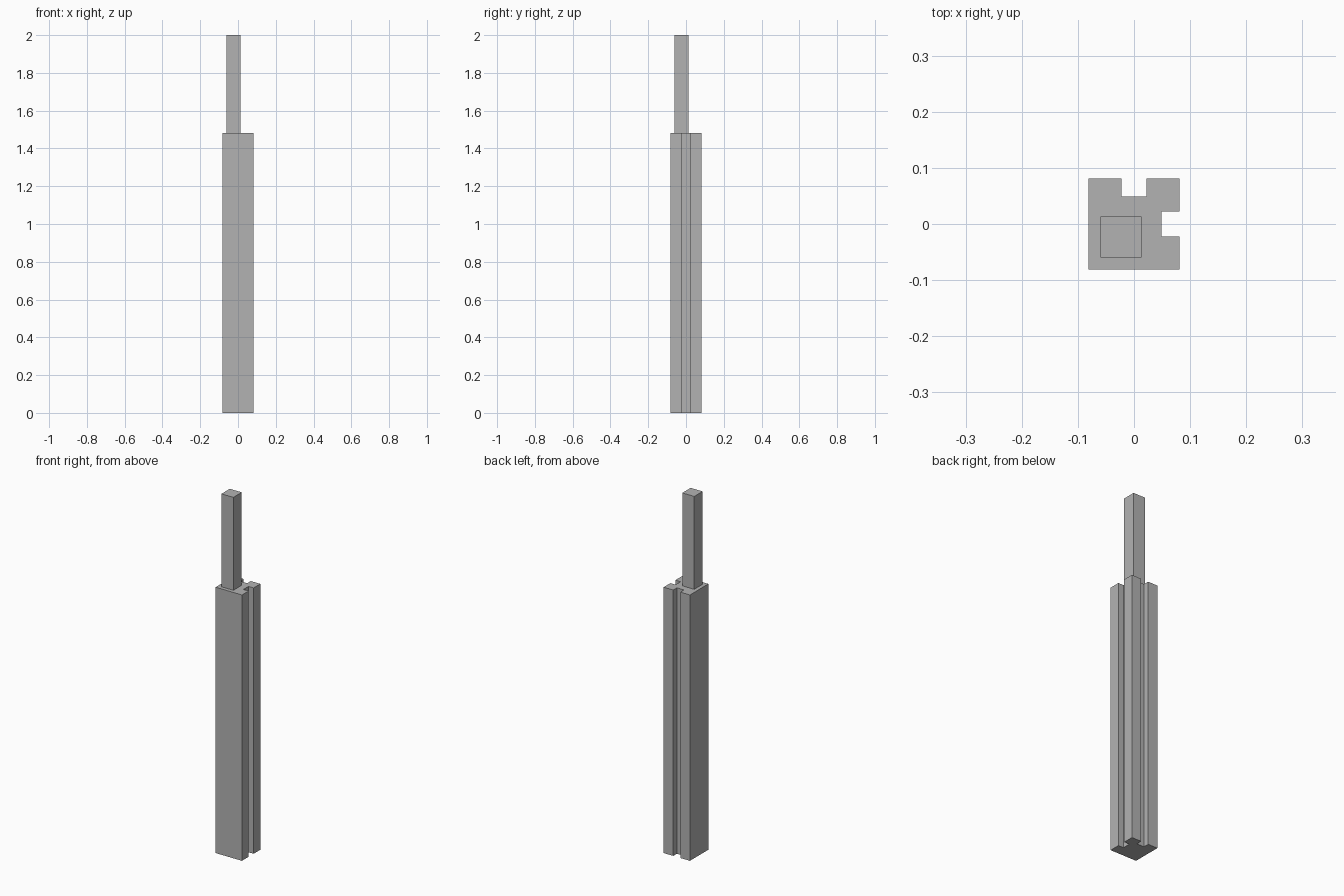
import bpy
import bmesh

default_cube = bpy.data.objects.get("Cube")
if default_cube:
    bpy.data.objects.remove(default_cube, do_unlink=True)

grey = bpy.data.materials.new("plain grey")
grey.use_nodes = True
colour = (0.45, 0.45, 0.45, 1)
grey.diffuse_color = colour
grey.node_tree.nodes["Principled BSDF"].inputs["Base Color"].default_value = colour


def extrude_profile(name, points, bottom, top):
    """Make a closed upright prism from a counter-clockwise outline."""
    bm = bmesh.new()
    face = bm.faces.new([bm.verts.new((x, y, bottom)) for x, y in points])
    moved = bmesh.ops.extrude_face_region(bm, geom=[face])["geom"]
    verts = [v for v in moved if isinstance(v, bmesh.types.BMVert)]
    bmesh.ops.translate(bm, verts=verts, vec=(0, 0, top - bottom))
    if not any(f.normal.z < 0 for f in bm.faces):
        bm.faces.new([v for v in face.verts])
    bmesh.ops.recalc_face_normals(bm, faces=bm.faces)
    mesh = bpy.data.meshes.new(name)
    bm.to_mesh(mesh)
    bm.free()
    mesh.materials.append(grey)
    obj = bpy.data.objects.new(name, mesh)
    bpy.context.collection.objects.link(obj)
    return obj


half = 0.081       # half width of the post
slot = 0.022       # half width of each groove
floor = 0.049      # distance of the groove floor from the axis
shoulder = 1.482   # top of the grooved post

# Square post with grooves on the left and back faces
side_groove = [(half, -slot), (floor, -slot), (floor, slot), (half, slot)]
back_groove = [(y, x) for x, y in reversed(side_groove)]
outline = [(-half, -half), (half, -half), *side_groove,
           (half, half), *back_groove, (-half, half)]
extrude_profile("grooved_post", outline, 0, shoulder)

# Off-centre square tenon
low, high = -0.06, 0.0135
extrude_profile("tenon", [(low, low), (high, low), (high, high), (low, high)],
                shoulder, 2)
